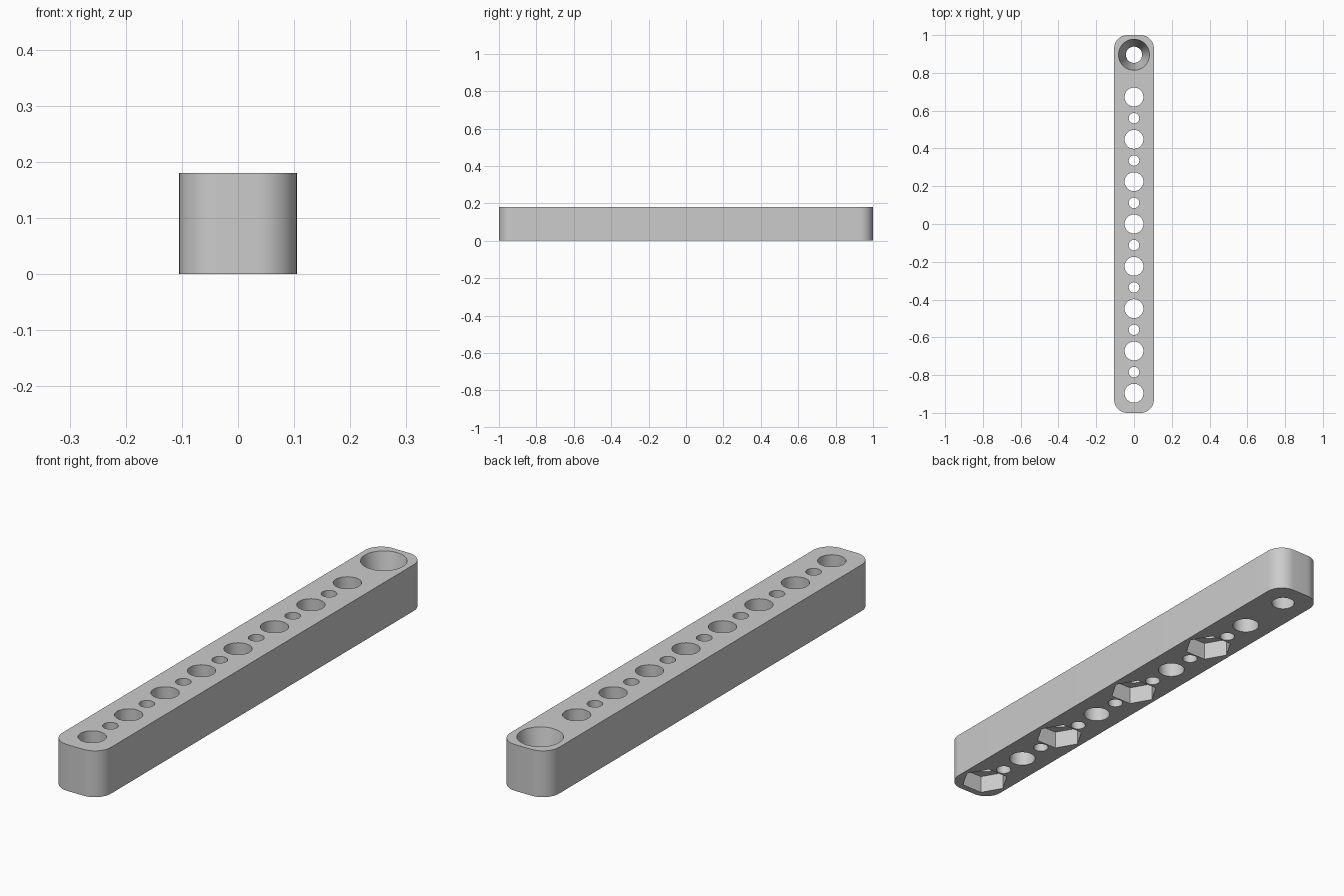
import bpy, bmesh
from math import pi, radians
from mathutils import Matrix, Vector

if "Cube" in bpy.data.objects:
    bpy.data.objects.remove(bpy.data.objects["Cube"])

HEIGHT, HALF_WIDTH, CORNER = 0.18, 0.105, 0.07
PITCH, FIRST = 0.224, -0.896

grey = bpy.data.materials.new("plain grey")
grey.use_nodes = True
colour = (0.6, 0.6, 0.6, 1)
grey.diffuse_color = colour
grey.node_tree.nodes["Principled BSDF"].inputs["Base Color"].default_value = colour


def make_object(name, bm):
    mesh = bpy.data.meshes.new(name)
    bm.to_mesh(mesh)
    bm.free()
    mesh.materials.append(grey)
    obj = bpy.data.objects.new(name, mesh)
    bpy.context.collection.objects.link(obj)
    return obj


def cut(target, y, low, high, z0, z1, sides=48):
    """Subtract an upright cylinder, cone or prism from the target."""
    bm = bmesh.new()
    bmesh.ops.create_cone(bm, cap_ends=True, segments=sides, radius1=low,
                          radius2=high, depth=z1 - z0,
                          matrix=Matrix.Translation((0, y, (z0 + z1) / 2)))
    if sides == 6:  # corners point sideways
        bmesh.ops.rotate(bm, verts=bm.verts, cent=Vector((0, y, 0)),
                         matrix=Matrix.Rotation(pi / 2, 3, "Z"))
    cutter = make_object("cutter", bm)
    cutter.hide_render = True
    mod = target.modifiers.new("hole", "BOOLEAN")
    mod.operation, mod.solver, mod.object = "DIFFERENCE", "EXACT", cutter
    bpy.context.view_layer.objects.active = target
    bpy.ops.object.modifier_apply(modifier=mod.name)
    bpy.data.objects.remove(cutter)


# Bar with rounded upright corners
bm = bmesh.new()
bmesh.ops.create_cube(bm, size=1, matrix=Matrix.Translation((0, 0, HEIGHT / 2))
                      @ Matrix.Diagonal((HALF_WIDTH * 2, 2, HEIGHT, 1)))
uprights = [e for e in bm.edges
            if abs(e.verts[0].co.z - e.verts[1].co.z) > HEIGHT / 2]
bmesh.ops.bevel(bm, geom=uprights, offset=CORNER, segments=12, profile=0.5,
                affect="EDGES")
bar = make_object("drilled_bar", bm)

# Large holes, small holes between them, and nut pockets underneath
for i in range(8):
    y = FIRST + i * PITCH
    cut(bar, y, 0.05, 0.05, -0.1, HEIGHT + 0.1)
    if i < 7:
        cut(bar, y + PITCH / 2, 0.028, 0.028, -0.1, HEIGHT + 0.1, 32)
    if i % 2 == 0:
        cut(bar, y, 0.09, 0.09, -0.07, 0.07, 6)

# Tapered socket at the back end, extended past both faces
slope = (0.082 - 0.043) / HEIGHT
cut(bar, FIRST + 8 * PITCH, 0.043 - slope * 0.05, 0.082 + slope * 0.05,
    -0.05, HEIGHT + 0.05, 64)

bpy.ops.object.select_all(action="DESELECT")
bar.select_set(True)
bpy.context.view_layer.objects.active = bar
bpy.ops.object.shade_smooth_by_angle(angle=radians(30))
